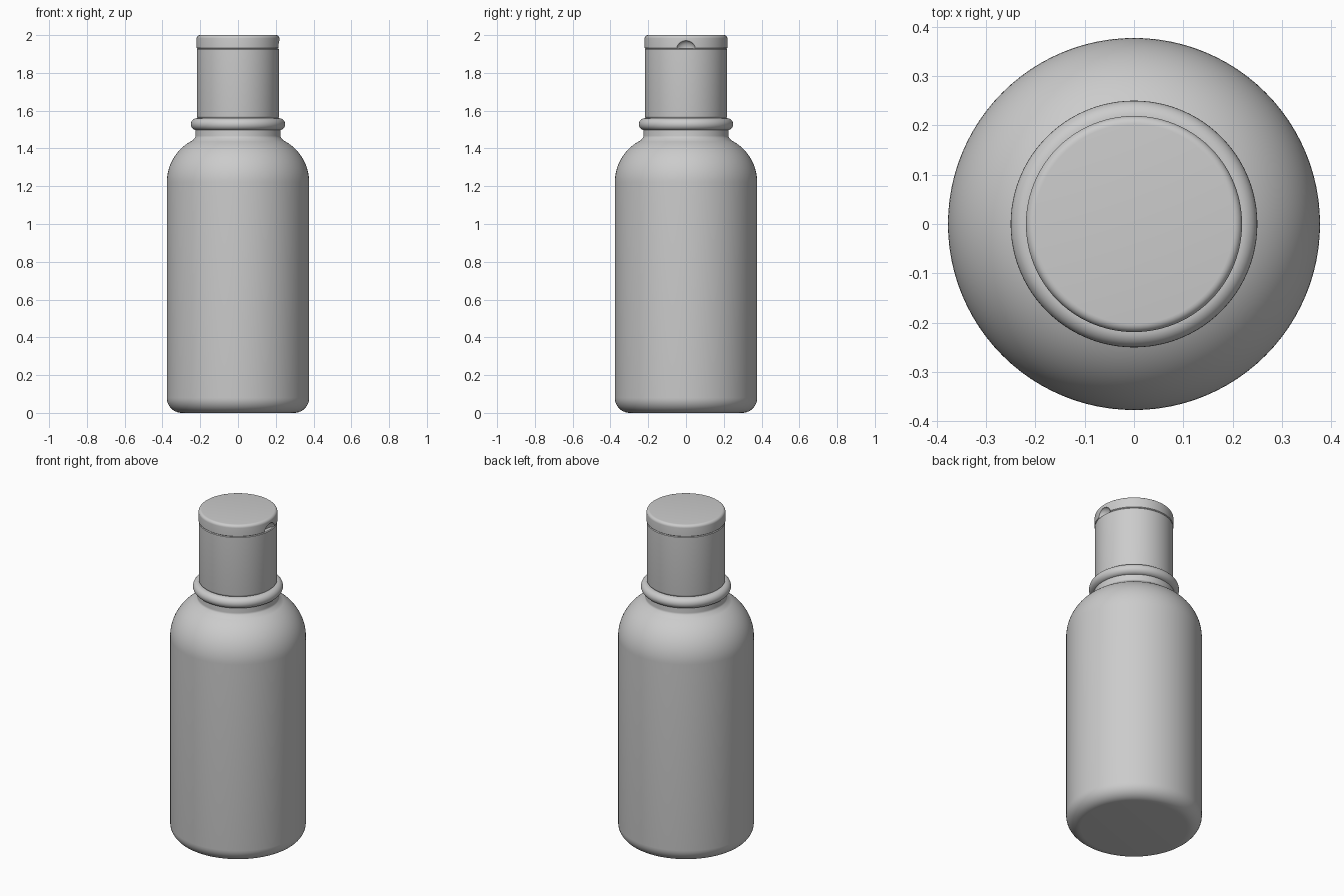
import bpy, bmesh, math

if "Cube" in bpy.data.objects:
    bpy.data.objects.remove(bpy.data.objects["Cube"])

SEGMENTS = 96


def arc(cx, cz, rx, rz, a0, a1, steps):
    """Points (radius, z) along an elliptical arc, angles in degrees."""
    pts = []
    for i in range(steps + 1):
        a = math.radians(a0 + (a1 - a0) * i / steps)
        pts.append((cx + rx * math.cos(a), cz + rz * math.sin(a)))
    return pts


def smooth(obj, angle=35):
    bpy.ops.object.select_all(action='DESELECT')
    obj.select_set(True)
    bpy.context.view_layer.objects.active = obj
    bpy.ops.object.shade_smooth_by_angle(angle=math.radians(angle))


def lathe(name, profile, closed=False):
    """Revolve a profile around z; open profiles get end caps."""
    bm = bmesh.new()
    rings = []
    for r, z in profile:
        rings.append([bm.verts.new((r * math.cos(2 * math.pi * k / SEGMENTS),
                                    r * math.sin(2 * math.pi * k / SEGMENTS), z))
                      for k in range(SEGMENTS)])
    pairs = list(zip(rings, rings[1:]))
    if closed:
        pairs.append((rings[-1], rings[0]))
    for lo, hi in pairs:
        for k in range(SEGMENTS):
            n = (k + 1) % SEGMENTS
            bm.faces.new((lo[k], lo[n], hi[n], hi[k]))
    if not closed:
        bm.faces.new(rings[0][::-1])
        bm.faces.new(rings[-1])
    bmesh.ops.recalc_face_normals(bm, faces=bm.faces)
    mesh = bpy.data.meshes.new(name)
    bm.to_mesh(mesh)
    bm.free()
    obj = bpy.data.objects.new(name, mesh)
    bpy.context.collection.objects.link(obj)
    return obj


# Bottle body: rounded base, straight wall, domed shoulder, short neck
body = lathe("bottle_body",
             arc(0.297, 0.08, 0.08, 0.08, -90, 0, 10)
             + arc(0.127, 1.22, 0.25, 0.25, 0, 63, 20)
             + arc(0.245, 1.467, 0.02, 0.018, 230, 180, 4)
             + [(0.225, 1.53)])
smooth(body)

# Bead around the neck
bead = lathe("neck_bead", arc(0.218, 1.528, 0.032, 0.032, -90, 90, 14))
smooth(bead)

# Cylindrical cap with small bevels at the seams
cap = lathe("cap_base", [(0.208, 1.556), (0.214, 1.562), (0.217, 1.566),
                         (0.218, 1.572), (0.218, 1.925), (0.214, 1.929)])
smooth(cap)

# Flip lid with rounded top edge
lid = lathe("flip_lid", [(0.214, 1.929), (0.219, 1.933)]
            + arc(0.202, 1.983, 0.017, 0.017, 0, 90, 6))

# Thumb notch scooped out of the lid on the +x side
bpy.ops.mesh.primitive_uv_sphere_add(segments=48, ring_count=24, radius=1,
                                     location=(0.222, 0, 1.925))
cutter = bpy.context.object
cutter.name = "notch_cutter"
cutter.scale = (0.03, 0.052, 0.046)
cutter.hide_render = True
cut = lid.modifiers.new("thumb_notch", 'BOOLEAN')
cut.operation = 'DIFFERENCE'
cut.solver = 'EXACT'
cut.object = cutter
bpy.context.view_layer.objects.active = lid
bpy.ops.object.modifier_apply(modifier=cut.name)
bpy.data.objects.remove(cutter)
smooth(lid)
